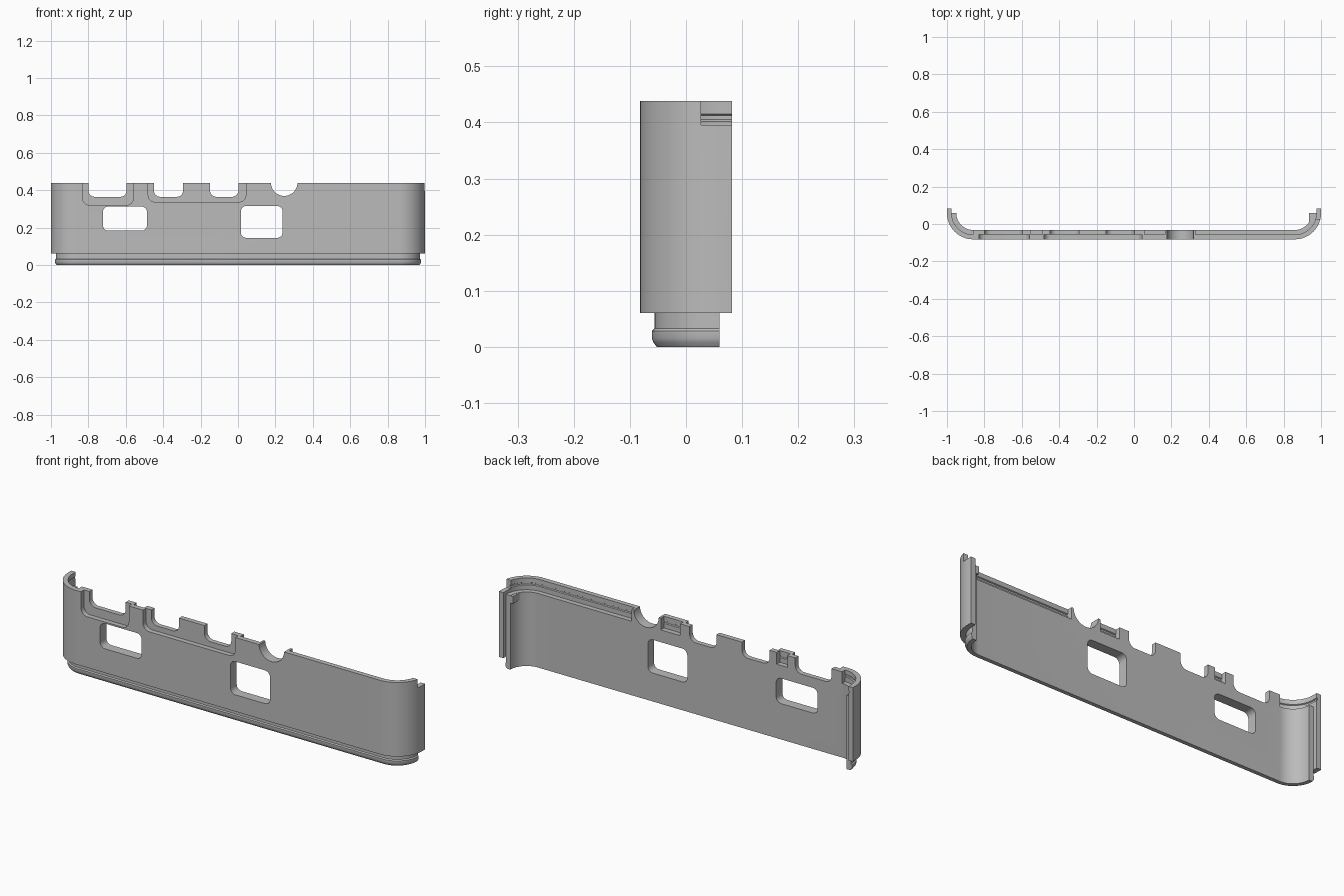
import bpy, bmesh, math

cube = bpy.data.objects.get("Cube")
if cube:
    bpy.data.objects.remove(cube, do_unlink=True)

FRONT, TOP, RADIUS, END = -0.082, 0.438, 0.14, 0.082
BACK = FRONT + 0.05

grey = bpy.data.materials.new("plain grey")
grey.use_nodes = True
grey.diffuse_color = (0.5, 0.5, 0.5, 1)
grey.node_tree.nodes["Principled BSDF"].inputs["Base Color"].default_value = (0.5, 0.5, 0.5, 1)


def new_object(name, bm):
    bmesh.ops.recalc_face_normals(bm, faces=bm.faces)
    mesh = bpy.data.meshes.new(name)
    bm.to_mesh(mesh)
    bm.free()
    obj = bpy.data.objects.new(name, mesh)
    bpy.context.collection.objects.link(obj)
    mesh.materials.append(grey)
    return obj


def skin(name, rings):
    """Join closed rings of points into a capped solid."""
    bm = bmesh.new()
    loops = [[bm.verts.new(p) for p in ring] for ring in rings]
    n = len(loops[0])
    for a, b in zip(loops, loops[1:]):
        for i in range(n):
            j = (i + 1) % n
            bm.faces.new((a[i], a[j], b[j], b[i]))
    bm.faces.new(loops[0])
    bm.faces.new(loops[-1])
    return new_object(name, bm)


def prism(name, outline, y0, y1):
    return skin(name, [[(x, y, z) for x, z in outline] for y in (y0, y1)])


def box(name, x0, x1, y0, y1, z0, z1):
    return prism(name, [(x0, z0), (x1, z0), (x1, z1), (x0, z1)], y0, y1)


def rounded(x0, x1, z0, z1, r, steps=6):
    """Rounded rectangle outline in x and z."""
    pts = []
    for k, (cx, cz) in enumerate([(x1 - r, z1 - r), (x0 + r, z1 - r),
                                  (x0 + r, z0 + r), (x1 - r, z0 + r)]):
        for i in range(steps + 1):
            a = math.pi / 2 * (k + i / steps)
            pts.append((cx + r * math.cos(a), cz + r * math.sin(a)))
    return pts


def path(d, steps=16):
    """U-shaped plan of the wall, moved inward by d."""
    half = []
    r = RADIUS - d
    for i in range(steps + 1):
        a = math.pi / 2 * i / steps
        half.append((1 - RADIUS + r * math.cos(a), FRONT + RADIUS - r * math.sin(a)))
    right = [(1 - d, END)] + half
    return right + [(-x, y) for x, y in reversed(right)]


def combine(target, tool, operation):
    mod = target.modifiers.new("cut", 'BOOLEAN')
    mod.operation = operation
    mod.solver = 'EXACT'
    mod.object = tool
    bpy.context.view_layer.objects.active = target
    bpy.ops.object.modifier_apply(modifier=mod.name)
    bpy.data.objects.remove(tool, do_unlink=True)


# Curved wall: snap lip and bead at the bottom, grooved rebate at the top
section = [(0, 0.06), (0, TOP), (0.025, TOP), (0.025, 0.415), (0.02, 0.412),
           (0.02, 0.405), (0.025, 0.402), (0.025, 0.378), (0.05, 0.378), (0.05, 0),
           (0.03, 0), (0.024, 0.008), (0.021, 0.015), (0.021, 0.028),
           (0.026, 0.033), (0.026, 0.06)]
columns = [path(d) for d, z in section]
rings = [[(*columns[k][i], section[k][1]) for k in range(len(section))]
         for i in range(len(columns[0]))]
wall = skin("panel_wall", rings)

# Full-thickness stretches of the top edge
for x0, x1 in [(-0.86, -0.55), (-0.49, 0.055), (0.165, 0.33)]:
    combine(wall, box("fill", x0, x1, FRONT + 0.012, BACK, 0.34, TOP), 'UNION')

# Shallow recesses on the front face
for x0, x1, z0 in [(-0.83, -0.56, 0.32), (-0.48, 0.042, 0.337)]:
    combine(wall, prism("recess", rounded(x0, x1, z0, 0.6, 0.035), -0.2, FRONT + 0.025), 'DIFFERENCE')

# Notches in the top edge
for x0, x1 in [(-0.80, -0.595), (-0.45, -0.293), (-0.15, 0.002)]:
    combine(wall, prism("notch", rounded(x0, x1, 0.364, 0.6, 0.035), -0.2, 0.0), 'DIFFERENCE')
circle = [(0.247 + 0.071 * math.cos(math.tau * i / 40), 0.44 + 0.071 * math.sin(math.tau * i / 40))
          for i in range(40)]
combine(wall, prism("round_notch", circle, -0.2, 0.0), 'DIFFERENCE')

# Windows
for x0, x1, z0, z1 in [(-0.722, -0.487, 0.183, 0.312), (0.015, 0.238, 0.145, 0.315)]:
    combine(wall, prism("window", rounded(x0, x1, z0, z1, 0.028), -0.2, 0.0), 'DIFFERENCE')

# Stepped wall ends, shortened lip and the corner notch
combine(wall, box("end_step", -0.975, 0.975, 0.06, 0.2, -0.2, 0.6), 'DIFFERENCE')
combine(wall, box("lip_end", -1.2, 1.2, 0.06, 0.2, -0.2, 0.06), 'DIFFERENCE')
combine(wall, box("corner_notch", 0.9, 1.2, 0.027, 0.2, 0.395, 0.6), 'DIFFERENCE')

# Small catch inside the left end
catch = box("inner_catch", 0.935, 0.97, 0.005, 0.06, 0.34, 0.377)

bpy.ops.object.select_all(action='DESELECT')
wall.select_set(True)
bpy.context.view_layer.objects.active = wall
bpy.ops.object.shade_smooth_by_angle(angle=math.radians(30))
